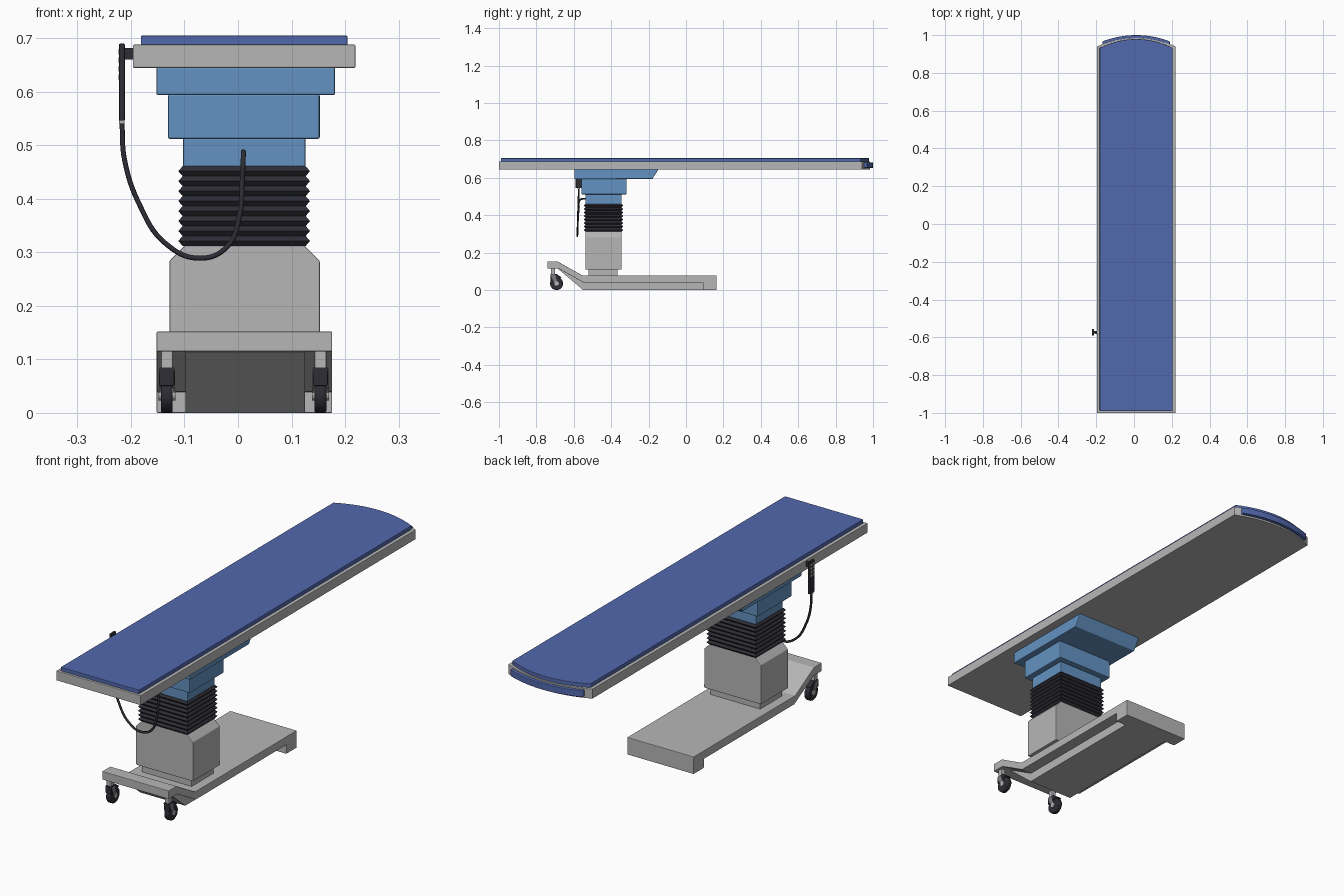
import bpy, bmesh, math
from mathutils import Vector

if "Cube" in bpy.data.objects:
    bpy.data.objects.remove(bpy.data.objects["Cube"])

CX, CY = 0.0115, -0.441   # table centre line, column centre


def material(name, rgb):
    m = bpy.data.materials.new(name)
    m.diffuse_color = (*rgb, 1)
    m.use_nodes = True
    m.node_tree.nodes["Principled BSDF"].inputs["Base Color"].default_value = m.diffuse_color
    return m


GREY = material("light grey", (0.47, 0.47, 0.47))
BLUE = material("cushion blue", (0.085, 0.14, 0.42))
SKY = material("lift blue", (0.125, 0.29, 0.54))
BLACK = material("black rubber", (0.026, 0.026, 0.036))
STEEL = material("dark grey", (0.2, 0.2, 0.21))


def finish(bm, name, mat, bevel=0.0, smooth=False):
    bmesh.ops.recalc_face_normals(bm, faces=bm.faces)
    me = bpy.data.meshes.new(name)
    bm.to_mesh(me)
    bm.free()
    ob = bpy.data.objects.new(name, me)
    bpy.context.collection.objects.link(ob)
    me.materials.append(mat)
    if bevel:
        mod = ob.modifiers.new("bevel", 'BEVEL')
        mod.width, mod.segments, mod.limit_method = bevel, 2, 'ANGLE'
        mod.angle_limit = math.radians(30)
    if smooth:
        bpy.ops.object.select_all(action='DESELECT')
        bpy.context.view_layer.objects.active = ob
        ob.select_set(True)
        bpy.ops.object.shade_smooth_by_angle(angle=math.radians(35))
    return ob


def prism(name, pts, axis, lo, hi, mat, bevel=0.0, smooth=False):
    """Extrude a 2D profile along an axis: x takes (y,z), y takes (x,z), z takes (x,y)."""
    put = {'x': lambda a, b, c: (c, a, b), 'y': lambda a, b, c: (a, c, b),
           'z': lambda a, b, c: (a, b, c)}[axis]
    bm = bmesh.new()
    r0 = [bm.verts.new(put(a, b, lo)) for a, b in pts]
    r1 = [bm.verts.new(put(a, b, hi)) for a, b in pts]
    n = len(pts)
    bm.faces.new(r0)
    bm.faces.new(r1)
    for i in range(n):
        j = (i + 1) % n
        bm.faces.new((r0[i], r0[j], r1[j], r1[i]))
    return finish(bm, name, mat, bevel, smooth)


def box(name, x0, x1, y0, y1, z0, z1, mat, bevel=0.0):
    return prism(name, [(x0, y0), (x1, y0), (x1, y1), (x0, y1)], 'z', z0, z1, mat, bevel)


def disc(name, x, y, z, r, width, mat, bevel=0.0):
    pts = [(y + r * math.cos(t * math.tau / 28), z + r * math.sin(t * math.tau / 28))
           for t in range(28)]
    return prism(name, pts, 'x', x - width / 2, x + width / 2, mat, bevel, True)


def arc(half, edge, peak, n=20):
    """Bowed head-end line, from right to left."""
    return [(CX + half * s, peak - (peak - edge) * s * s)
            for s in [1 - 2 * i / n for i in range(n + 1)]]


# Tabletop, mattress and head bumper
prism("tabletop", [(CX - 0.208, -1), (CX + 0.208, -1)] + arc(0.208, 0.94, 0.985),
      'z', 0.645, 0.688, GREY, 0.002)
prism("mattress", [(CX - 0.193, -0.99), (CX + 0.193, -0.99)] + arc(0.193, 0.932, 0.979),
      'z', 0.686, 0.705, BLUE, 0.002)
prism("head_bumper", arc(0.178, 0.967, 1.0) + arc(0.178, 0.945, 0.978)[::-1],
      'z', 0.653, 0.682, BLUE, 0.003)

# Telescopic lift sections
prism("lift_top", [(-0.597, 0.594), (-0.18, 0.594), (-0.147, 0.646), (-0.597, 0.646)],
      'x', CX + 0.003 - 0.167, CX + 0.003 + 0.167, SKY, 0.003)
box("lift_middle", -0.131, 0.153, -0.559, -0.318, 0.512, 0.596, SKY, 0.004)
box("lift_lower", -0.103, 0.126, -0.537, -0.345, 0.44, 0.514, SKY, 0.003)

# Pleated bellows
bm = bmesh.new()
prev, N = None, 16
for i in range(N + 1):
    z = 0.312 + 0.149 * i / N
    d = 0.008 if i % 2 else 0.0
    hx, hy = 0.115 + d, 0.097 + d
    ring = [bm.verts.new((CX + sx * hx, CY + sy * hy, z))
            for sx, sy in ((-1, -1), (1, -1), (1, 1), (-1, 1))]
    if prev:
        for k in range(4):
            bm.faces.new((prev[k], prev[(k + 1) % 4], ring[(k + 1) % 4], ring[k]))
    if i in (0, N):
        bm.faces.new(ring)
    prev = ring
finish(bm, "bellows", BLACK)

# Column housing with chamfered shoulders, and its neck
prism("column_housing", [(-0.128, 0.11), (0.153, 0.11), (0.153, 0.284), (0.124, 0.313),
                         (-0.099, 0.313), (-0.128, 0.284)], 'y', -0.537, -0.345, GREY, 0.003)
box("column_neck", -0.11, 0.135, -0.52, -0.366, 0.07, 0.112, GREY)

# Base: wide shell with rear foot, narrower body below
prism("base_shell", [(-0.74, 0.152), (-0.685, 0.152), (-0.553, 0.077), (0.163, 0.077),
                     (0.163, 0), (0.09, 0), (0.09, 0.04), (-0.548, 0.04),
                     (-0.682, 0.115), (-0.74, 0.115)], 'x', -0.152, 0.176, GREY, 0.002)
prism("base_body", [(-0.55, 0), (0.092, 0), (0.092, 0.05), (-0.55, 0.05),
                    (-0.668, 0.118), (-0.685, 0.114)], 'x', -0.098, 0.125, GREY)

# Front casters
for side, x in (("left", -0.133), ("right", 0.154)):
    box(f"caster_stem_{side}", x - 0.011, x + 0.011, -0.722, -0.7, 0.08, 0.118, GREY, 0.002)
    prism(f"caster_hood_{side}", [(-0.724, 0.085), (-0.69, 0.085), (-0.664, 0.066),
                                  (-0.69, 0.06), (-0.724, 0.05)],
          'x', x - 0.014, x + 0.014, BLACK, 0.002)
    for s in (-1, 1):
        prism(f"caster_fork_{side}", [(-0.724, 0.082), (-0.7, 0.082), (-0.682, 0.03),
                                      (-0.7, 0.03)],
              'x', x + s * 0.0135 - 0.0015, x + s * 0.0135 + 0.0015, STEEL)
    disc(f"caster_wheel_{side}", x, -0.692, 0.035, 0.035, 0.022, BLACK, 0.004)
    disc(f"caster_hub_{side}", x, -0.692, 0.035, 0.012, 0.032, GREY)

# Hand control hung on the table edge
box("hand_control", -0.2225, -0.2115, -0.59, -0.555, 0.546, 0.69, BLACK, 0.002)
box("hand_control_hook", -0.213, -0.195, -0.577, -0.567, 0.66, 0.682, BLACK)
box("cable_collar", -0.222, -0.212, -0.58, -0.566, 0.541, 0.547, GREY)
for i in range(4):
    for y in (-0.580, -0.565):
        z = 0.675 - 0.016 * i
        box("control_button", -0.2235, -0.222, y - 0.005, y + 0.005, z - 0.005, z + 0.005, GREY)

# Hanging cable
cu = bpy.data.curves.new("cable", 'CURVE')
cu.dimensions = '3D'
cu.bevel_depth, cu.bevel_resolution, cu.resolution_u = 0.005, 2, 8
cu.use_fill_caps = True
path = [(-0.217, -0.573, 0.543), (-0.212, -0.575, 0.473), (-0.184, -0.578, 0.389),
        (-0.137, -0.58, 0.318), (-0.072, -0.581, 0.289), (-0.02, -0.58, 0.311),
        (0.003, -0.578, 0.37), (0.008, -0.573, 0.436), (0.010, -0.566, 0.482),
        (0.010, -0.535, 0.488)]
sp = cu.splines.new('BEZIER')
sp.bezier_points.add(len(path) - 1)
for p, co in zip(sp.bezier_points, path):
    p.co = Vector(co)
    p.handle_left_type = p.handle_right_type = 'AUTO'
cu.materials.append(BLACK)
bpy.context.collection.objects.link(bpy.data.objects.new("cable", cu))
